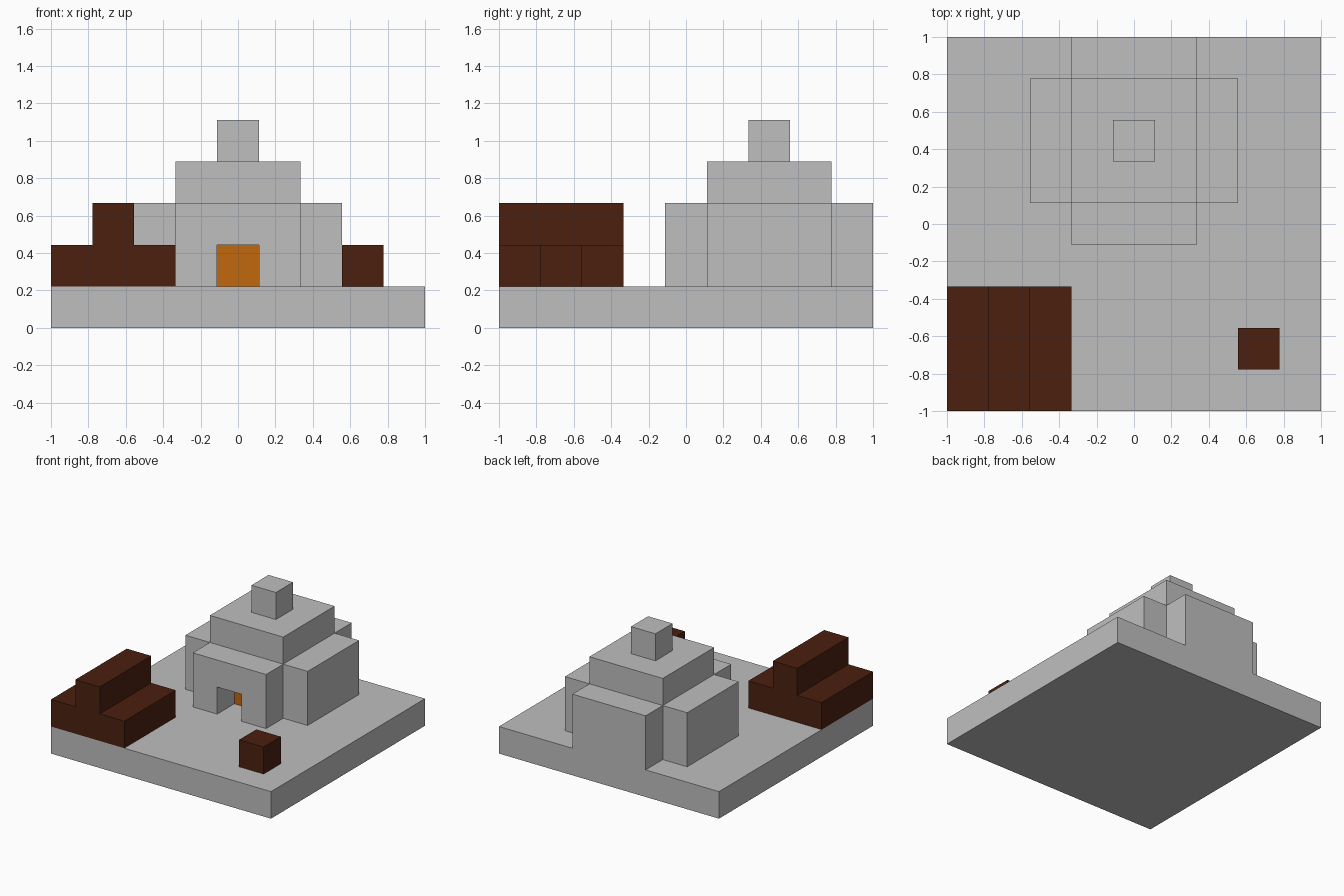
import bpy
import bmesh
from math import radians
from itertools import product

CELLS = 9                 # the model is laid out on a grid of cubes
U = 2 / CELLS             # edge of one cube

cube = bpy.data.objects.get("Cube")
if cube:
    bpy.data.objects.remove(cube, do_unlink=True)


def material(name, rgb):
    mat = bpy.data.materials.new(name)
    mat.use_nodes = True
    mat.diffuse_color = (*rgb, 1)
    bsdf = mat.node_tree.nodes["Principled BSDF"]
    bsdf.inputs["Base Color"].default_value = (*rgb, 1)
    bsdf.inputs["Roughness"].default_value = 0.9
    return mat


def box(x, y, z):
    """Set of grid cells inside half-open ranges."""
    return set(product(range(*x), range(*y), range(*z)))


def build(name, cells, mat):
    """Closed shell around a set of cells, with flat areas merged."""
    bm = bmesh.new()
    for cell in cells:
        for axis, side in product(range(3), (0, 1)):
            neighbour = list(cell)
            neighbour[axis] += 2 * side - 1
            if tuple(neighbour) in cells:
                continue
            corners = []
            for a, b in ((0, 0), (1, 0), (1, 1), (0, 1)):
                p = list(cell)
                p[axis] += side
                p[(axis + 1) % 3] += a
                p[(axis + 2) % 3] += b
                corners.append(bm.verts.new((p[0] * U - 1, p[1] * U - 1, p[2] * U)))
            bm.faces.new(corners if side else corners[::-1])
    bmesh.ops.remove_doubles(bm, verts=bm.verts, dist=U / 100)
    bmesh.ops.dissolve_limit(bm, angle_limit=radians(1), verts=bm.verts, edges=bm.edges)
    mesh = bpy.data.meshes.new(name)
    bm.to_mesh(mesh)
    bm.free()
    mesh.materials.append(mat)
    obj = bpy.data.objects.new(name, mesh)
    bpy.context.collection.objects.link(obj)
    return obj


stone = material("grey stone", (0.52, 0.52, 0.52))
wood = material("dark brown wood", (0.07, 0.0144, 0.0048))
glow = material("orange glow", (0.53, 0.138, 0.004))

# Ground slab
build("ground_slab", box((0, 9), (0, 9), (0, 1)), stone)

# Stepped hut: long hall, side wings, upper tier, chimney, minus the doorway
hall = box((3, 6), (4, 9), (1, 3))
wings = box((2, 7), (5, 8), (1, 3))
upper_tier = box((3, 6), (5, 8), (3, 4))
chimney = box((4, 5), (6, 7), (4, 5))
doorway = box((4, 5), (4, 6), (1, 2))
build("hut", (hall | wings | upper_tier | chimney) - doorway, stone)

# Glowing block set back inside the doorway
build("hearth", box((4, 5), (5, 6), (1, 2)), glow)

# Log pile with one log on top, and a loose block
build("log_pile", box((0, 3), (0, 3), (1, 2)) | box((1, 2), (0, 3), (2, 3)), wood)
build("loose_block", box((7, 8), (1, 2), (1, 2)), wood)
